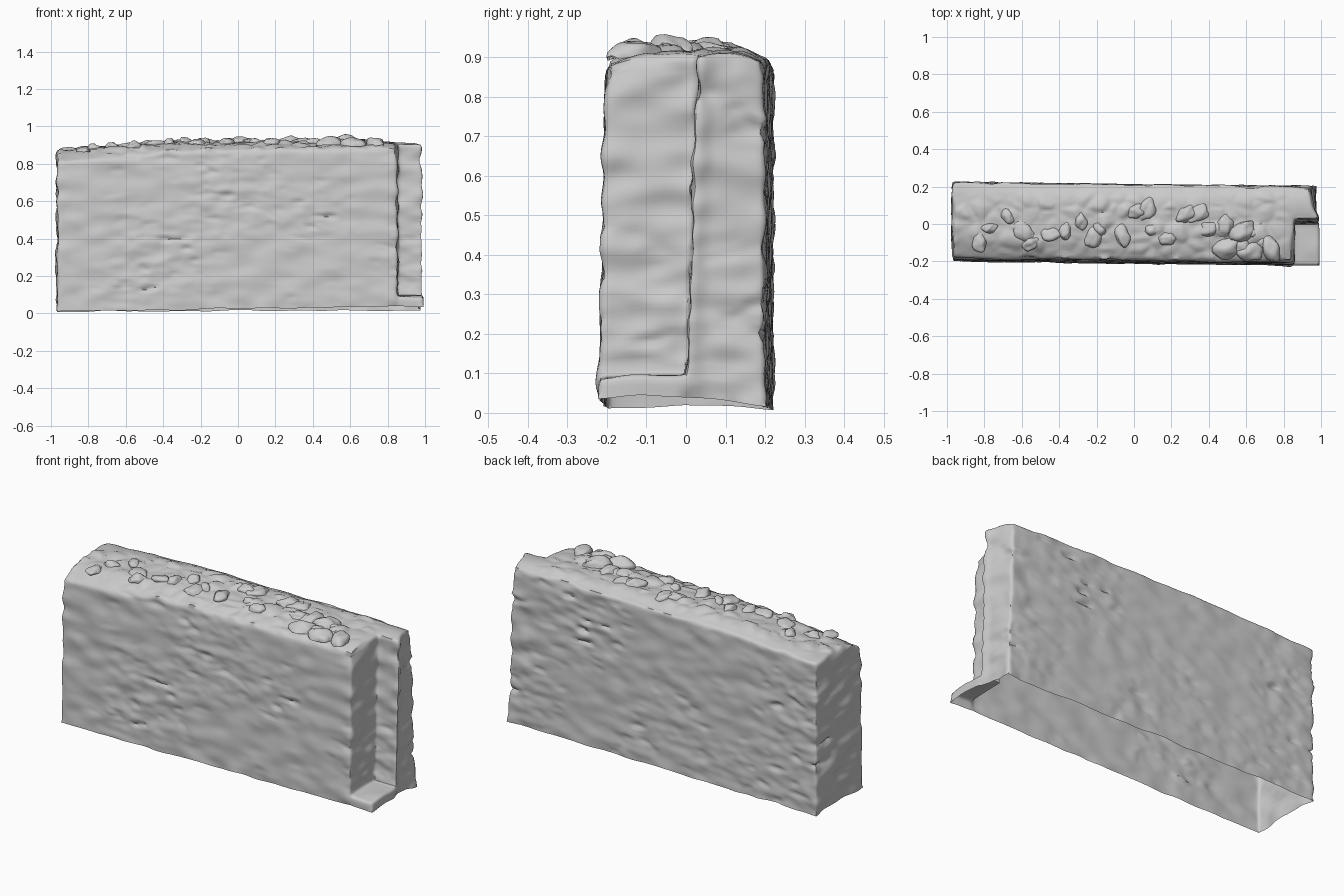
import bpy, bmesh, random
from mathutils import Vector, Matrix, noise

random.seed(7)
if "Cube" in bpy.data.objects:
    bpy.data.objects.remove(bpy.data.objects["Cube"])

stone = bpy.data.materials.new("pale grey stone")
stone.use_nodes = True
GREY = (0.6, 0.6, 0.6, 1)
stone.diffuse_color = GREY
stone.node_tree.nodes["Principled BSDF"].inputs["Base Color"].default_value = GREY

LEFT, NOTCH_X, RIGHT = -0.967, 0.852, 0.972
FRONT, NOTCH_Y, BACK = -0.203, 0.0, 0.21
BASE, LEDGE, TOP = 0.0, 0.055, 0.9
STEP = 0.0125


def spaced(*breaks):
    """Evenly spaced coordinates that hit every break exactly."""
    out = [breaks[0]]
    for a, b in zip(breaks, breaks[1:]):
        n = max(1, round((b - a) / STEP))
        out += [a + (b - a) * i / n for i in range(1, n + 1)]
    return out


axes = [spaced(LEFT, NOTCH_X, RIGHT), spaced(FRONT, NOTCH_Y, BACK), spaced(BASE, LEDGE, TOP)]


def solid(cell):
    """Cells of the wall: a block with its front right corner cut away above the ledge."""
    if any(c < 0 or c >= len(a) - 1 for c, a in zip(cell, axes)):
        return False
    x, y, z = (a[c] for c, a in zip(cell, axes))
    e = STEP / 4
    return not (x > NOTCH_X - e and y < NOTCH_Y - e and z > LEDGE - e)


def ramp(v, a, b):
    return min(1, max(0, (v - a) / (b - a)))


def wall_top(x, y):
    """Height of the crest, lower at the left end and along both long edges."""
    h = 0.868 + 0.045 * (1 - min(1, abs(y + 0.02) / 0.21) ** 2)
    h -= 0.045 * ramp(x, -0.35, -0.95) * ramp(y, 0.2, 0.0)
    h -= 0.025 * ramp(y, -0.1, -0.2) * ramp(x, 0.5, -0.8)
    h += 0.028 * ramp(y, 0, 0.15) * ramp(x, -0.9, -0.4)
    return h - 0.008 * ramp(x, 0.8, 0.9)


def wall_foot(x, y):
    return 0.01 + 0.015 * (x + 1) * ramp(y, 0.3, -0.1) + 0.01 * (1 - abs(y) / 0.22)


def shape(p):
    """Taper the plan, slope the crest, lean the front and the notch."""
    x, y, z = p
    t = z / TOP
    foot = wall_foot(x, y)
    nz = foot + t * (wall_top(x, y) - foot)
    ny = y + 0.012 * (-x) * min(1, abs(y) / 0.2) + 0.03 * t * max(0, 1 - abs(y) / 0.2)
    ny += 0.016 * (t - 0.5) * ramp(y, 0, -0.2)
    nx = x
    if x > NOTCH_X:
        out = (x - NOTCH_X) / (RIGHT - NOTCH_X)
        nx -= 0.03 * t * max(0, y / 0.2) * out
        nx += 0.02 * ramp(y, 0.05, -0.02) * out
    return Vector((nx, ny, nz))


def relief(p, n):
    """Bulge of the masonry along the surface normal."""
    if n.z > 0.75 and p.z > 0.5:
        # Cobbled crest of irregular, unevenly raised stones
        d, near = noise.voronoi(Vector((p.x * 10, p.y * 12, 3)))
        height = 0.2 + abs(noise.cell(near[0] * 7))
        bed = ramp(p.y, 0.19, 0.1) * ramp(p.x, 0.85, 0.75)
        return 0.018 * min(1, 2 * (d[1] - d[0])) * height * bed + 0.007 * noise.noise(p * 8)
    # Shallow courses and scattered gouges, with one bulge per course on the ends
    patch = 0.5 + noise.noise(p * 2.5)
    course = noise.noise(Vector((p.x * 8, p.y * 8, p.z * 15)))
    small = noise.noise(Vector((p.x * 14 + 5, p.y * 14, p.z * 28)))
    pits = max(0, noise.noise(Vector((p.x * 9, p.y * 9 + 9, p.z * 26))) - 0.3)
    end = ramp(min(abs(p.x - LEFT), abs(p.x - NOTCH_X), abs(p.x - RIGHT)), 0.07, 0)
    return (0.008 + 0.007 * end) * course + 0.006 * patch * small - 0.04 * patch * pits


def finish(bm, name):
    mesh = bpy.data.meshes.new(name)
    bm.to_mesh(mesh)
    bm.free()
    mesh.materials.append(stone)
    obj = bpy.data.objects.new(name, mesh)
    bpy.context.collection.objects.link(obj)
    bpy.ops.object.select_all(action="DESELECT")
    obj.select_set(True)
    bpy.context.view_layer.objects.active = obj
    bpy.ops.object.shade_smooth_by_angle(angle=1.0)


# Hollow wall shell, open underneath
bm = bmesh.new()
verts = {}


def corner(key):
    if key not in verts:
        verts[key] = bm.verts.new([a[i] for a, i in zip(axes, key)])
    return verts[key]


for i in range(len(axes[0]) - 1):
    for j in range(len(axes[1]) - 1):
        for k in range(len(axes[2]) - 1):
            cell = (i, j, k)
            if not solid(cell):
                continue
            for ax in range(3):
                for side in (0, 1):
                    near = list(cell)
                    near[ax] += 2 * side - 1
                    if solid(near) or (ax == 2 and side == 0):
                        continue
                    quad = []
                    for u, v in ((0, 0), (1, 0), (1, 1), (0, 1)):
                        key = list(cell)
                        key[ax] += side
                        key[(ax + 1) % 3] += u
                        key[(ax + 2) % 3] += v
                        quad.append(corner(tuple(key)))
                    bm.faces.new(quad if side else quad[::-1])

for v in bm.verts:
    v.co = shape(v.co)

# Worn, rounded edges, softest along the crest
inner = [v for v in bm.verts if not v.is_boundary]
upper = [v for v in inner if v.co.z > 0.75]
for group, rounds in ((inner, 3), (upper, 3)):
    for _ in range(rounds):
        bmesh.ops.smooth_vert(bm, verts=group, factor=0.5, use_axis_x=True, use_axis_y=True, use_axis_z=True)
bm.normal_update()
moves = []
for v in bm.verts:
    on_ledge = v.co.x > NOTCH_X and v.co.y < 0 and v.co.z < 0.13
    moves.append(v.normal * relief(v.co, v.normal) * (0.25 if on_ledge else 1))
for v, m in zip(bm.verts, moves):
    v.co += m
    if v.is_boundary:
        v.co.z += 0.008 * noise.noise(v.co * 7)
finish(bm, "stone_wall")

# Loose capstones, flat lumps bedded in the crest
bm = bmesh.new()


def capstone(x, y, size, rise):
    made = bmesh.ops.create_icosphere(bm, subdivisions=3, radius=1)["verts"]
    turn = Matrix.Rotation(random.uniform(0, 3), 3, "Z")
    tilt = Matrix.Rotation(random.uniform(-0.3, 0.3), 3, "X")
    seed = Vector((x * 30, y * 30, 0))
    z = wall_top(x, y) - 0.004
    for v in made:
        c = v.co * (1 + 0.35 * noise.noise(v.co * 1.3 + seed))
        c = Vector((c.x, c.y * 0.7, c.z))
        v.co = turn @ (tilt @ Vector((c.x * size, c.y * size, c.z * rise))) + Vector((x, y, z))
    bmesh.ops.delete(bm, geom=[v for v in made if v.co.z < z - 0.006], context="VERTS")


for n in range(22):
    x = -0.85 + 1.6 * (n + random.random()) / 22
    capstone(x, random.uniform(-0.13, 0.08), random.uniform(0.04, 0.065), random.uniform(0.022, 0.036))
for x, y in ((0.5, -0.13), (0.62, -0.15), (0.73, -0.13), (0.58, -0.04)):
    capstone(x, y, 0.075, 0.045)
finish(bm, "capstones")
